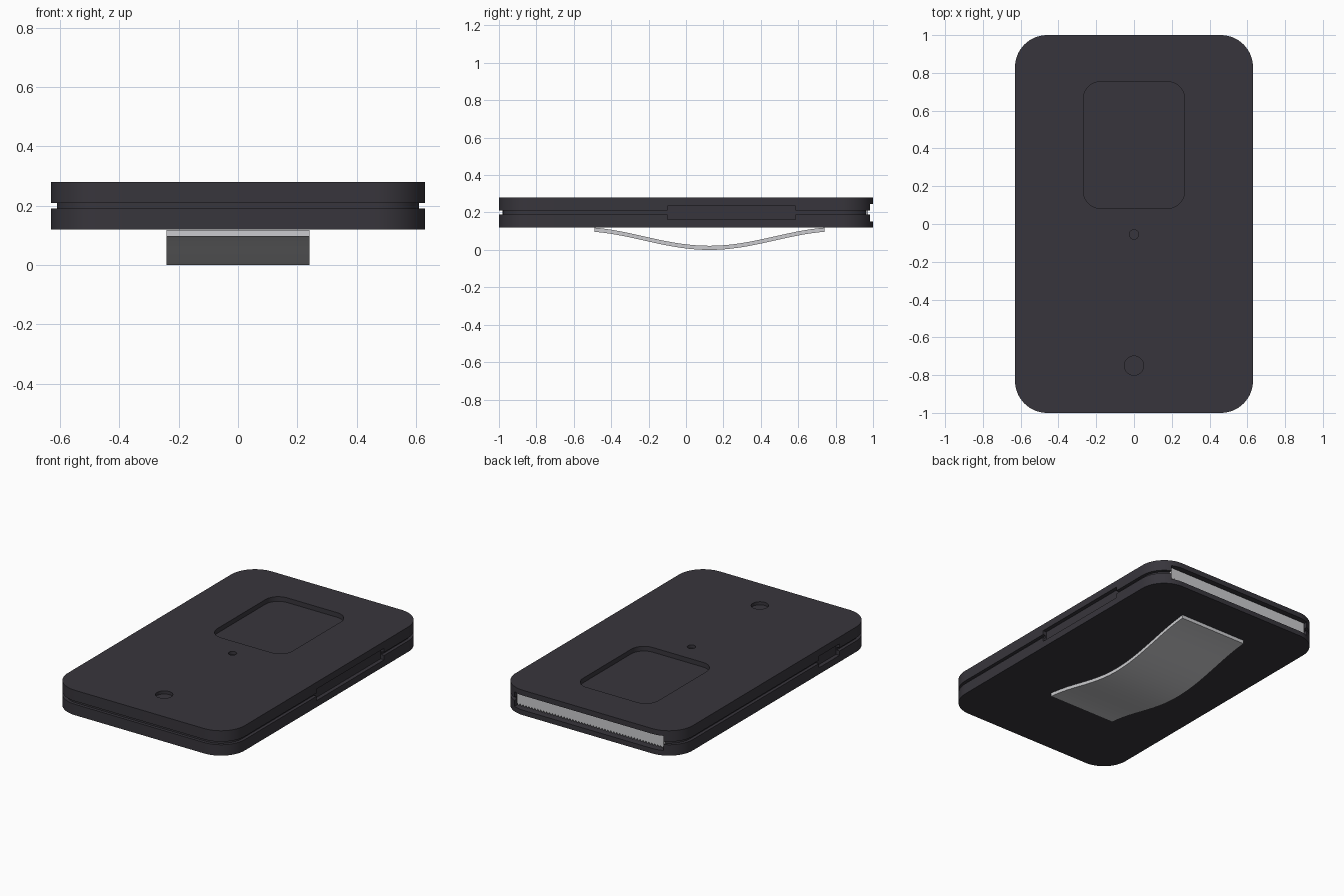
import bpy, bmesh, math

if "Cube" in bpy.data.objects:
    bpy.data.objects.remove(bpy.data.objects["Cube"])


def material(name, rgb):
    m = bpy.data.materials.new(name)
    m.diffuse_color = (*rgb, 1)
    m.use_nodes = True
    m.node_tree.nodes["Principled BSDF"].inputs["Base Color"].default_value = m.diffuse_color
    return m


DARK = material("charcoal plastic", (0.039, 0.036, 0.045))
METAL = material("light grey metal", (0.60, 0.60, 0.62))


def finish(bm, name, mat, angle=30):
    bmesh.ops.recalc_face_normals(bm, faces=bm.faces)
    me = bpy.data.meshes.new(name)
    bm.to_mesh(me)
    bm.free()
    ob = bpy.data.objects.new(name, me)
    bpy.context.collection.objects.link(ob)
    me.materials.append(mat)
    return ob


def smooth(ob):
    bpy.ops.object.select_all(action='DESELECT')
    ob.select_set(True)
    bpy.context.view_layer.objects.active = ob
    bpy.ops.object.shade_smooth_by_angle(angle=math.radians(30))


def rounded(hx, hy, r, steps=12, cx=0, cy=0):
    """Outline of a rounded rectangle (a circle when hx = hy = r)."""
    pts = []
    for k, (sx, sy) in enumerate(((1, 1), (-1, 1), (-1, -1), (1, -1))):
        for i in range(steps + 1):
            if hx == r and i == steps:
                continue
            a = math.pi / 2 * (k + i / steps)
            pts.append((cx + sx * (hx - r) + r * math.cos(a),
                        cy + sy * (hy - r) + r * math.sin(a)))
    return pts


def loft(name, rings, mat):
    """Stack of (outline, z) rings, capped at both ends."""
    bm = bmesh.new()
    loops = [[bm.verts.new((x, y, z)) for x, y in pts] for pts, z in rings]
    for a, b in zip(loops, loops[1:]):
        for i in range(len(a)):
            j = (i + 1) % len(a)
            bm.faces.new((a[i], a[j], b[j], b[i]))
    bm.faces.new(loops[0][::-1])
    bm.faces.new(loops[-1])
    return finish(bm, name, mat)


def box(name, x, y, z, mat):
    pts = [(x[0], y[0]), (x[1], y[0]), (x[1], y[1]), (x[0], y[1])]
    return loft(name, [(pts, z[0]), (pts, z[1])], mat)


# Case with a groove around its middle
outer = rounded(0.63, 1.0, 0.17, 16)
inner = rounded(0.61, 0.98, 0.15, 16)
case = loft("case", [(outer, 0.12), (outer, 0.19), (inner, 0.19),
                     (inner, 0.21), (outer, 0.21), (outer, 0.28)], DARK)

# Cutters: top window, two round holes, rear slot, side recesses
window = rounded(0.268, 0.335, 0.09, 10, 0, 0.418)
small = rounded(0.025, 0.025, 0.025, 8, 0, -0.055)
large = rounded(0.051, 0.051, 0.051, 10, 0, -0.75)
cutters = [loft("window_cutter", [(window, 0.25), (window, 0.32)], DARK),
           loft("small_hole_cutter", [(small, 0.26), (small, 0.32)], DARK),
           loft("large_hole_cutter", [(large, 0.26), (large, 0.32)], DARK),
           box("slot_cutter", (-0.53, 0.53), (0.94, 1.1), (0.152, 0.246), DARK),
           box("right_recess_cutter", (0.605, 0.7), (-0.1, 0.585), (0.162, 0.236), DARK),
           box("left_recess_cutter", (-0.7, -0.605), (-0.66, -0.45), (0.162, 0.236), DARK)]
for c in cutters:
    mod = case.modifiers.new(c.name, 'BOOLEAN')
    mod.operation = 'DIFFERENCE'
    mod.solver = 'EXACT'
    mod.object = c
bpy.context.view_layer.objects.active = case
for mod in list(case.modifiers):
    bpy.ops.object.modifier_apply(modifier=mod.name)
for c in cutters:
    bpy.data.objects.remove(c)
smooth(case)

# Toothed metal strip inside the rear slot
TEETH = 50
bm = bmesh.new()
profile = [(0.52, 0.24), (-0.52, 0.24)]
for i in range(TEETH * 2 + 1):
    profile.append((-0.52 + 1.04 * i / (TEETH * 2), 0.172 if i % 2 == 0 else 0.158))
f = bm.faces.new([bm.verts.new((x, 0.972, z)) for x, z in profile])
ext = bmesh.ops.extrude_face_region(bm, geom=[f])
for v in ext["geom"]:
    if isinstance(v, bmesh.types.BMVert):
        v.co.y = 0.945
finish(bm, "toothed_strip", METAL)

# Bowed spring clip under the case
bm = bmesh.new()
N, T = 32, 0.022
top, bottom = [], []
for i in range(N + 1):
    t = -1 + 2 * i / N
    h = 0.097 * (1 - math.cos(0.88 * math.pi * t)) / (1 - math.cos(0.88 * math.pi))
    bottom.append((0.125 + 0.615 * t, h))
    top.append((0.125 + 0.615 * t, h + T))
rows = [[bm.verts.new((x, y, z)) for y, z in pts]
        for x in (-0.24, 0.24) for pts in (bottom, top)]
order = [rows[0], rows[1], rows[3], rows[2]]
for a, b in zip(order, order[1:] + order[:1]):
    for i in range(N):
        bm.faces.new((a[i], a[i + 1], b[i + 1], b[i]))
for i in (0, N):
    bm.faces.new([r[i] for r in order])
smooth(finish(bm, "spring_clip", METAL))
